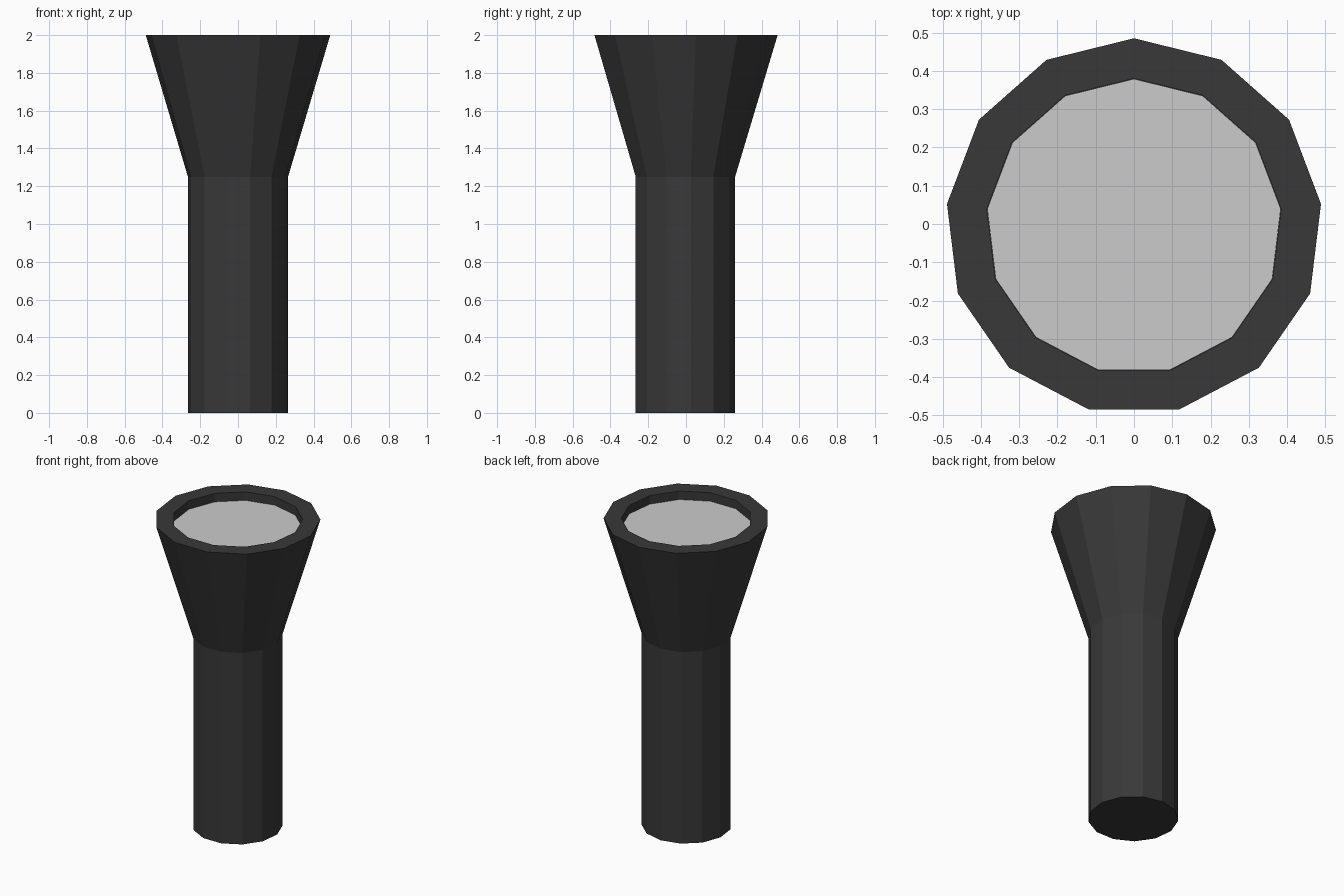
import bpy, bmesh, math

if "Cube" in bpy.data.objects:
    bpy.data.objects.remove(bpy.data.objects["Cube"])

SIDES = 13
OFFSET_Y = -0.007  # an odd-sided ring is centred by its bounds


def lathe(name, profile, color=None):
    """Flat-faced turned solid from (radius, z) points, capped at both ends."""
    bm = bmesh.new()
    rings = []
    for r, z in profile:
        ring = []
        for i in range(SIDES):
            a = math.pi / 2 + 2 * math.pi * i / SIDES
            ring.append(bm.verts.new((r * math.cos(a), r * math.sin(a) + OFFSET_Y, z)))
        rings.append(ring)
    for lo, hi in zip(rings, rings[1:]):
        for i in range(SIDES):
            j = (i + 1) % SIDES
            bm.faces.new((lo[i], lo[j], hi[j], hi[i]))
    bm.faces.new(rings[0][::-1])
    bm.faces.new(rings[-1])
    mesh = bpy.data.meshes.new(name)
    bm.to_mesh(mesh)
    bm.free()
    obj = bpy.data.objects.new(name, mesh)
    bpy.context.collection.objects.link(obj)
    if color:
        mat = bpy.data.materials.new(name + "_material")
        mat.diffuse_color = color
        mat.use_nodes = True
        mat.node_tree.nodes["Principled BSDF"].inputs["Base Color"].default_value = mat.diffuse_color
        mesh.materials.append(mat)
    return obj


# Casing: straight handle, flared head, flat rim and recessed seat
lathe("casing", [(0.267, 0), (0.267, 1.25), (0.492, 2.0), (0.387, 2.0), (0.387, 1.94)],
      (0.04, 0.04, 0.04, 1))

# Lens: thin disc sitting in the recess
lathe("lens", [(0.386, 1.935), (0.386, 1.945)])
